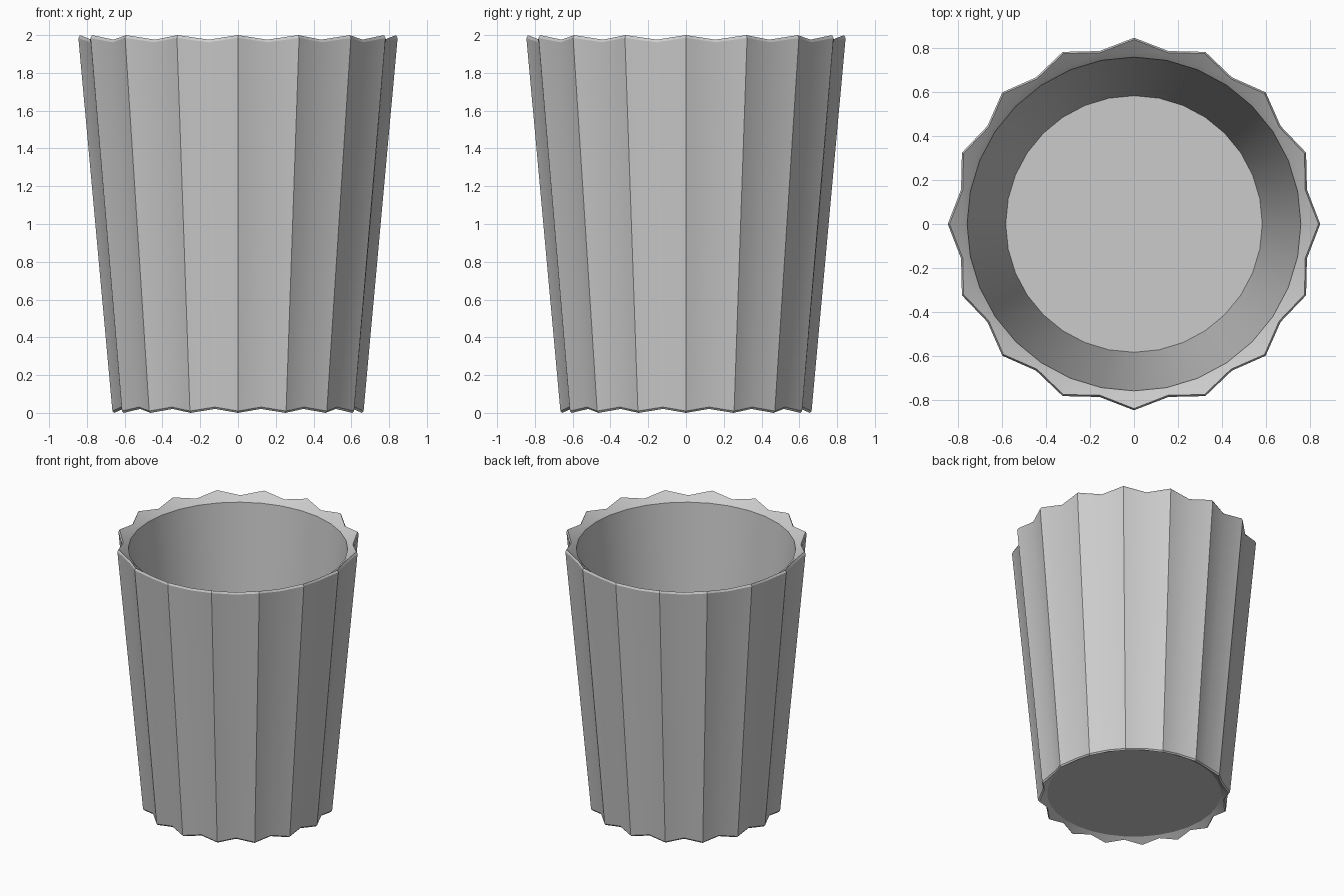
import bpy, bmesh
from math import cos, sin, tau, radians

if "Cube" in bpy.data.objects:
    bpy.data.objects.remove(bpy.data.objects["Cube"])

FLUTES = 16
N = FLUTES * 2

# Cross-section from base centre to floor centre:
# (peak radius, valley radius, peak z, valley z)
PROFILE = [
    (0.600, 0.600, 0.035, 0.035),   # base underside
    (0.655, 0.622, 0.000, 0.021),   # bottom chamfer
    (0.665, 0.630, 0.010, 0.031),   # foot of the fluted wall
    (0.845, 0.800, 1.985, 1.962),   # top of the fluted wall
    (0.837, 0.792, 2.000, 1.976),   # rim chamfer
    (0.775, 0.775, 1.957, 1.957),   # rim inner slope
    (0.757, 0.757, 1.940, 1.940),   # inner lip
    (0.582, 0.582, 0.060, 0.060),   # inner floor
]


def ring(bm, rp, rv, zp, zv):
    verts = []
    for i in range(N):
        r, z = (rv, zv) if i % 2 else (rp, zp)
        a = tau * i / N
        verts.append(bm.verts.new((r * cos(a), r * sin(a), z)))
    return verts


# Fluted cup: bridge successive rings, then cap base and floor
bm = bmesh.new()
rings = [ring(bm, *p) for p in PROFILE]
for low, high in zip(rings, rings[1:]):
    for i in range(N):
        j = (i + 1) % N
        bm.faces.new((low[i], low[j], high[j], high[i]))
bm.faces.new(rings[0][::-1])
bm.faces.new(rings[-1])
bmesh.ops.recalc_face_normals(bm, faces=bm.faces[:])

mesh = bpy.data.meshes.new("fluted_cup")
bm.to_mesh(mesh)
bm.free()
cup = bpy.data.objects.new("fluted_cup", mesh)
bpy.context.collection.objects.link(cup)

# Smooth valleys, crisp ridges
bpy.context.view_layer.objects.active = cup
cup.select_set(True)
bpy.ops.object.shade_smooth_by_angle(angle=radians(30))
